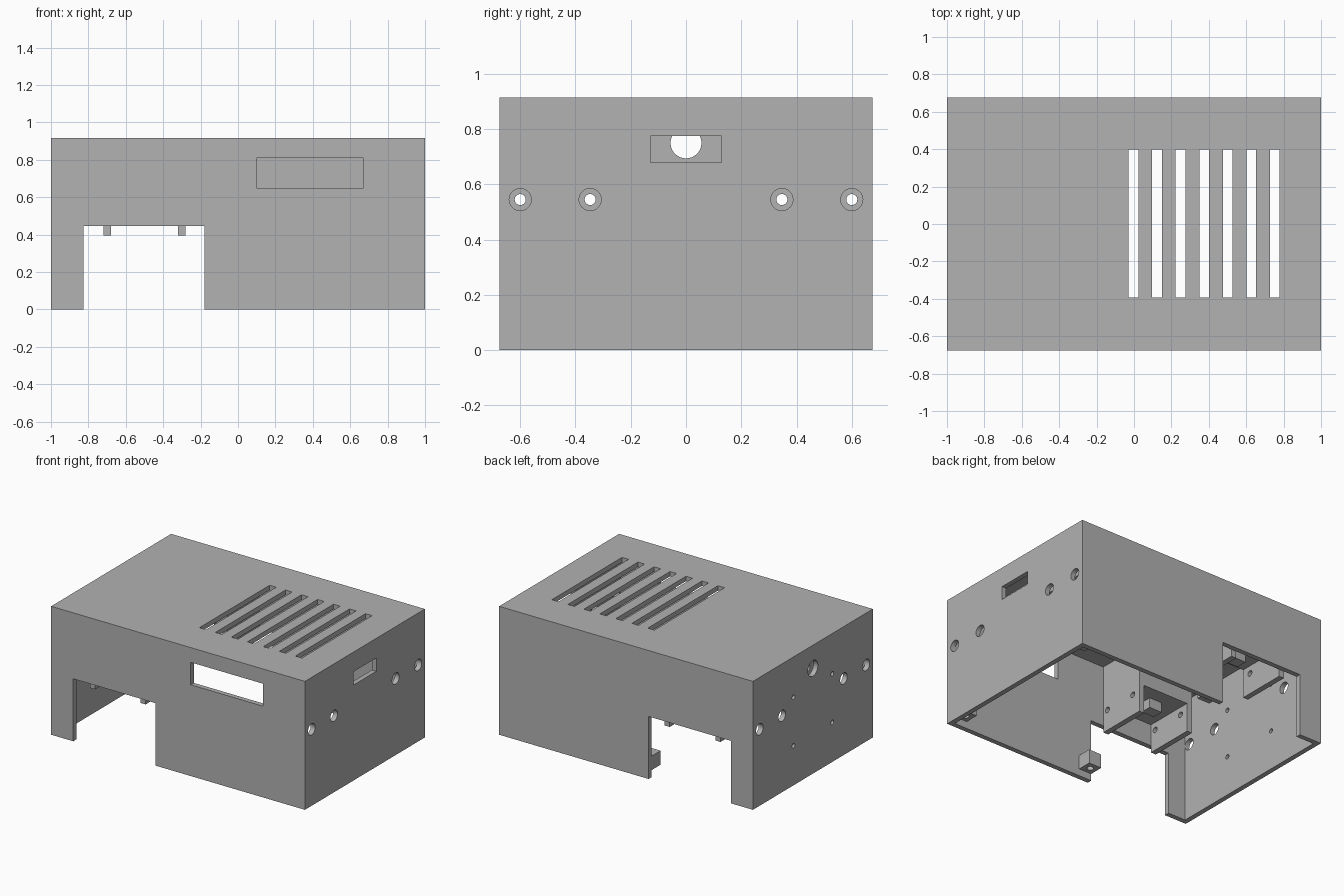
import bpy, bmesh
from mathutils import Matrix, Vector

default = bpy.data.objects.get("Cube")
if default:
    bpy.data.objects.remove(default, do_unlink=True)

# Plain grey plastic
grey = bpy.data.materials.new("grey plastic")
grey.use_nodes = True
colour = (0.445, 0.445, 0.445, 1)
grey.diffuse_color = colour
grey.node_tree.nodes["Principled BSDF"].inputs["Base Color"].default_value = colour

HX, HY, H, T = 1.0, 0.675, 0.915, 0.035
IX, IY, IZ = HX - T, HY - T, H - T
SCREW_Y = (-0.6, -0.347, 0.347, 0.6)
SCREW_Z = 0.545


def box(bm, x, y, z):
    """Box from three (low, high) ranges."""
    size = [hi - lo for lo, hi in (x, y, z)]
    mid = Vector([(lo + hi) / 2 for lo, hi in (x, y, z)])
    bmesh.ops.create_cube(bm, size=1, matrix=Matrix.Translation(mid) @ Matrix.Diagonal((*size, 1)))


def rod(bm, centre, radius, length, axis="X"):
    """Cylinder along X or Z."""
    turn = Matrix.Rotation(1.5707963, 4, "Y") if axis == "X" else Matrix.Identity(4)
    bmesh.ops.create_cone(bm, cap_ends=True, segments=32, radius1=radius, radius2=radius,
                          depth=length, matrix=Matrix.Translation(centre) @ turn)


def make(name, bm):
    mesh = bpy.data.meshes.new(name)
    bm.to_mesh(mesh)
    bm.free()
    mesh.materials.append(grey)
    obj = bpy.data.objects.new(name, mesh)
    bpy.context.collection.objects.link(obj)
    return obj


def cut(obj, bm):
    """Subtract the solids in bm from obj and discard the cutter."""
    cutter = make("cutter", bm)
    cutter.hide_render = True
    mod = obj.modifiers.new("cut", "BOOLEAN")
    mod.operation, mod.solver, mod.object = "DIFFERENCE", "EXACT", cutter
    graph = bpy.context.evaluated_depsgraph_get()
    mesh = bpy.data.meshes.new_from_object(obj.evaluated_get(graph))
    obj.modifiers.clear()
    obj.data = mesh
    mesh.materials.clear()
    mesh.materials.append(grey)
    bpy.data.objects.remove(cutter, do_unlink=True)


# Housing: box open at the bottom
bm = bmesh.new()
box(bm, (-HX, HX), (-HY, HY), (0, H))
housing = make("housing", bm)
bm = bmesh.new()
box(bm, (-IX, IX), (-IY, IY), (-0.2, IZ))
cut(housing, bm)

# Openings in the housing
bm = bmesh.new()
box(bm, (-0.826, -0.178), (-1, 1), (-0.2, 0.445))            # notch through front and back
box(bm, (0.1, 0.67), (-HY - 0.1, -IY + 0.1), (0.65, 0.81))   # front display window
box(bm, (IX - 0.1, HX + 0.1), (-0.128, 0.128), (0.68, 0.775))  # side socket window
rod(bm, (-HX, 0, 0.75), 0.056, 0.2)                          # cable hole
for i in range(7):                                           # roof vents
    x = -0.003 + i * 0.126
    box(bm, (x - 0.026, x + 0.026), (-0.393, 0.397), (IZ - 0.03, H + 0.1))
for side in (-HX, HX):                                       # screw access holes
    for y in SCREW_Y:
        rod(bm, (side, y, SCREW_Z), 0.04, 0.2)
for y in (-0.218, 0.218):                                    # small mounting holes
    for z in (0.282, 0.628):
        rod(bm, (-HX, y, z), 0.016, 0.2)
cut(housing, bm)

for s, end in ((-1, "front"), (1, "back")):
    def span(a, b):
        return tuple(sorted((s * a, s * b)))

    # Hanging bracket: block under the roof with two drilled cheeks
    bm = bmesh.new()
    box(bm, (-0.72, -0.28), span(0.28, IY), (0.395, IZ))
    bracket = make(end + "_bracket", bm)
    bm = bmesh.new()
    box(bm, (-0.68, -0.32), span(0.1, 0.66), (0.2, 0.6))
    cut(bracket, bm)
    bm = bmesh.new()
    for y in SCREW_Y:
        if y * s > 0:
            for x in (-0.7, -0.3):
                rod(bm, (x, y, SCREW_Z), 0.02, 0.1)
    cut(bracket, bm)

    # Locating stub under the bracket
    bm = bmesh.new()
    box(bm, (-0.55, -0.45), span(0.38, 0.46), (0.53, 0.6))
    make(end + "_bracket_stub", bm)

    # Screw bosses near the open bottom
    for x, part in ((-0.128, "inner"), (0.915, "outer")):
        bm = bmesh.new()
        box(bm, (x - 0.05, x + 0.05), span(0.54, IY), (0.05, 0.15))
        boss = make(f"{end}_{part}_boss", bm)
        bm = bmesh.new()
        rod(bm, (x, s * 0.59, 0.06), 0.022, 0.14, "Z")
        cut(boss, bm)
